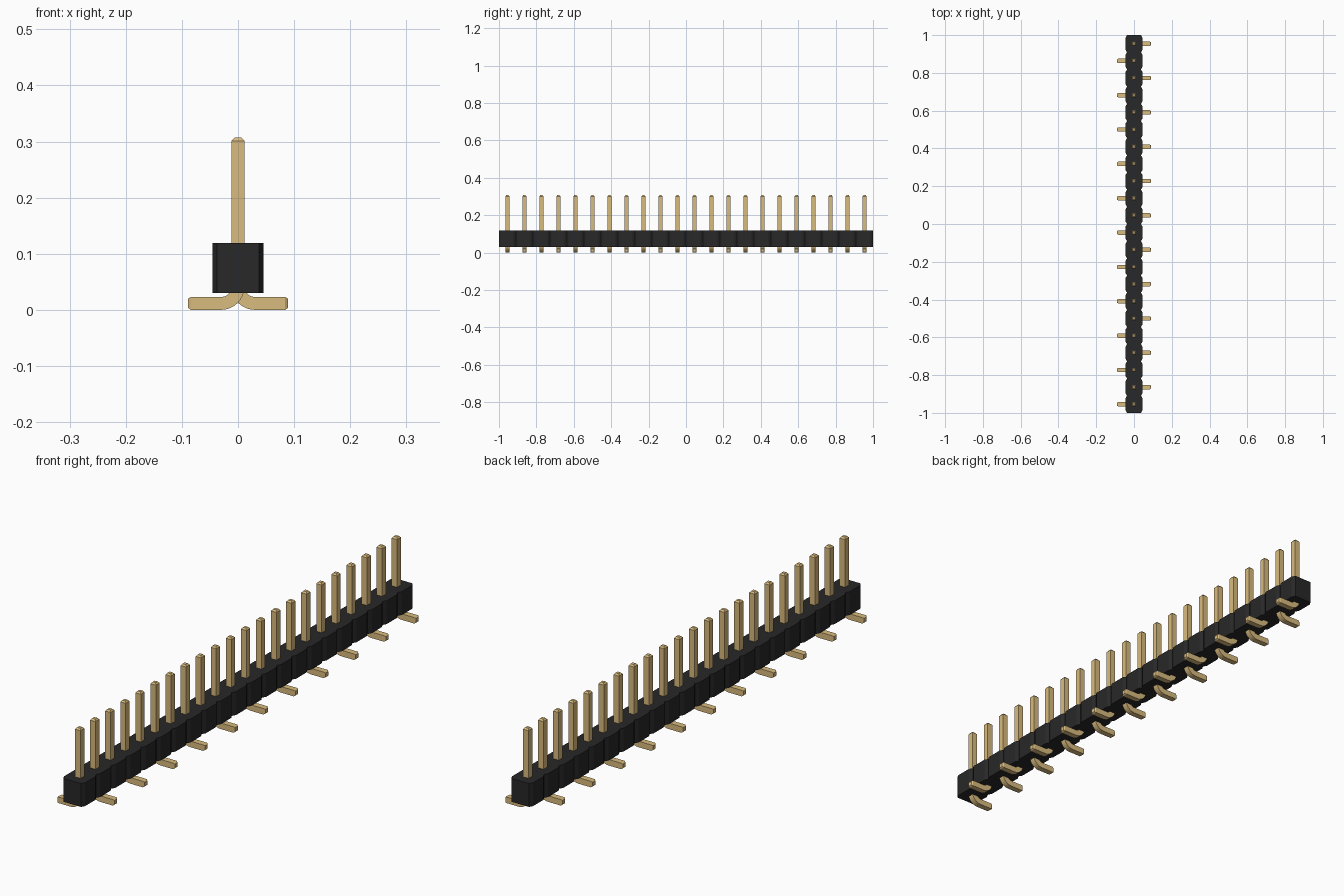
import bpy, bmesh, math
from mathutils import Vector

if "Cube" in bpy.data.objects:
    bpy.data.objects.remove(bpy.data.objects["Cube"], do_unlink=True)

COUNT = 22
PITCH = 2 / COUNT
HALF = 0.0115                 # half thickness of a pin
BODY_HALF, BODY_LOW, BODY_HIGH = 0.045, 0.03, 0.119


def make_material(name, color):
    mat = bpy.data.materials.new(name)
    mat.use_nodes = True
    mat.diffuse_color = color
    mat.node_tree.nodes["Principled BSDF"].inputs["Base Color"].default_value = color
    return mat


def make_object(name, bm, mat):
    bmesh.ops.recalc_face_normals(bm, faces=bm.faces)
    mesh = bpy.data.meshes.new(name)
    bm.to_mesh(mesh)
    bm.free()
    mesh.materials.append(mat)
    obj = bpy.data.objects.new(name, mesh)
    bpy.context.collection.objects.link(obj)
    return obj


black = make_material("black plastic", (0.022, 0.021, 0.021, 1))
gold = make_material("pale gold", (0.70, 0.50, 0.21, 1))

# Housing: one strip with a V notch between neighbouring cells
cut_x, cut_y = 0.008, 0.014
right_edge = []
for i in range(COUNT):
    y = -1 + i * PITCH
    right_edge += [(BODY_HALF - cut_x, y), (BODY_HALF, y + cut_y),
                   (BODY_HALF, y + PITCH - cut_y)]
right_edge.append((BODY_HALF - cut_x, 1))
outline = right_edge + [(-x, y) for x, y in reversed(right_edge)]
bm = bmesh.new()
base = bm.faces.new([bm.verts.new((x, y, BODY_LOW)) for x, y in outline])
top = bmesh.ops.extrude_face_region(bm, geom=[base])["geom"]
bmesh.ops.translate(bm, vec=(0, 0, BODY_HIGH - BODY_LOW),
                    verts=[v for v in top if isinstance(v, bmesh.types.BMVert)])
bmesh.ops.triangulate(bm, faces=[f for f in bm.faces if len(f.verts) > 4])
make_object("housing", bm, black)


def pin_stations():
    """Centre point, direction and half thickness along a pin, tip to foot."""
    radius, steps = 0.03, 8
    down = Vector((0, 0, -1))
    bend = Vector((radius, 0, HALF + radius))
    yield Vector((0, 0, 0.307)), down, HALF * 0.55
    yield Vector((0, 0, 0.301)), down, HALF
    for k in range(steps + 1):
        a = math.pi / 2 * k / steps
        out = Vector((-math.cos(a), 0, -math.sin(a)))
        yield bend + out * radius, Vector((math.sin(a), 0, -math.cos(a))), HALF
    along = Vector((1, 0, 0))
    yield Vector((0.084, 0, HALF)), along, HALF
    yield Vector((0.089, 0, HALF)), along, HALF * 0.7


# Pins: square section swept from the tip, through the bend, to the foot
def make_pin(name, y, side):
    bm = bmesh.new()
    rings = []
    across = Vector((0, 1, 0))
    for point, direction, half in pin_stations():
        normal = direction.cross(across)
        ring = []
        for u, v in ((-1, -1), (1, -1), (1, 1), (-1, 1)):
            p = point + normal * u * half + across * v * half
            ring.append(bm.verts.new((p.x * side, p.y + y, p.z)))
        rings.append(ring)
    for a, b in zip(rings, rings[1:]):
        for k in range(4):
            n = (k + 1) % 4
            bm.faces.new((a[k], a[n], b[n], b[k]))
    bm.faces.new(rings[0])
    bm.faces.new(rings[-1])
    return make_object(name, bm, gold)


# Feet alternate between the two sides
for i in range(COUNT):
    make_pin(f"pin_{i + 1}", -1 + (i + 0.5) * PITCH, 1 if i % 2 else -1)
